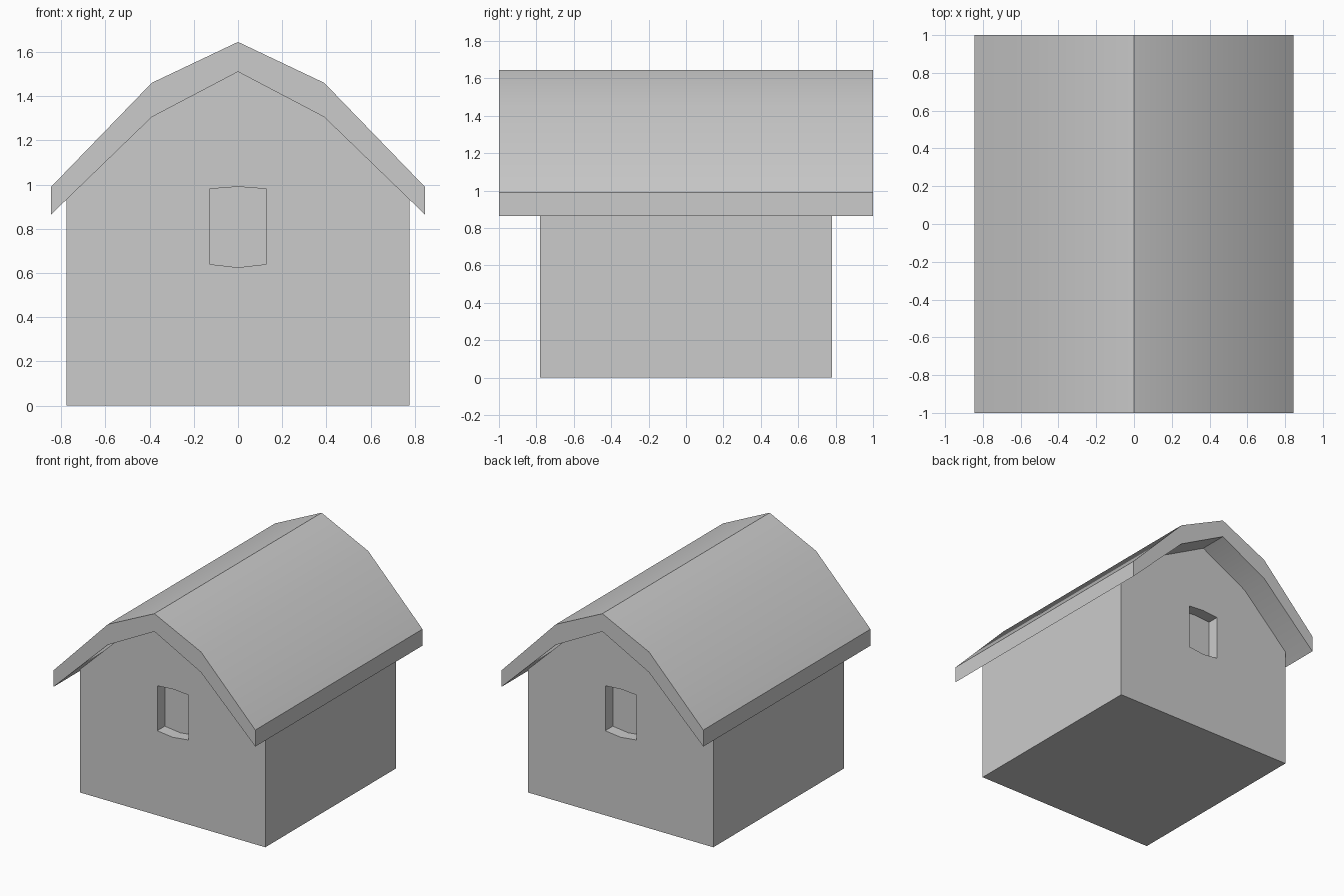
import bpy, bmesh, math

if "Cube" in bpy.data.objects:
    bpy.data.objects.remove(bpy.data.objects["Cube"])


def extrude_profile(name, points, y0, y1):
    """Extrude a closed x-z outline along y into a solid."""
    bm = bmesh.new()
    face = bm.faces.new([bm.verts.new((x, y0, z)) for x, z in points])
    res = bmesh.ops.extrude_face_region(bm, geom=[face])
    verts = [g for g in res["geom"] if isinstance(g, bmesh.types.BMVert)]
    bmesh.ops.translate(bm, verts=verts, vec=(0, y1 - y0, 0))
    bmesh.ops.recalc_face_normals(bm, faces=bm.faces)
    mesh = bpy.data.meshes.new(name)
    bm.to_mesh(mesh)
    bm.free()
    obj = bpy.data.objects.new(name, mesh)
    bpy.context.collection.objects.link(obj)
    return obj


def mirrored(half):
    """Mirror a right-to-centre point list over x = 0."""
    return half + [(-x, z) for x, z in reversed(half) if x > 0]


def activate(obj):
    bpy.ops.object.select_all(action='DESELECT')
    obj.select_set(True)
    bpy.context.view_layer.objects.active = obj


# House body with gables that meet the underside of the roof
wall_x, wall_y = 0.775, 0.78
body = extrude_profile("house_body", mirrored(
    [(wall_x, 0), (wall_x, 0.933), (0.39, 1.305), (0, 1.51)]), -wall_y, wall_y)

# Window recesses in the front and back gables
window = [(0.13, 0.98), (0.13, 0.64), (0, 0.625), (-0.13, 0.64),
          (-0.13, 0.98), (0, 0.99)]
depth = 0.09
for side in (-1, 1):
    cutter = extrude_profile("window_cutter", window,
                             side * (wall_y - depth), side * (wall_y + 0.1))
    cutter.hide_render = True
    activate(body)
    mod = body.modifiers.new("window", 'BOOLEAN')
    mod.operation = 'DIFFERENCE'
    mod.solver = 'EXACT'
    mod.object = cutter
    bpy.ops.object.modifier_apply(modifier=mod.name)
    bpy.data.objects.remove(cutter)

# Gambrel roof shell with overhanging eaves
outer = mirrored([(0.845, 0.99), (0.39, 1.46), (0, 1.645)])
inner = mirrored([(0.845, 0.865), (0.39, 1.305), (0, 1.51)])
roof = extrude_profile("roof", outer + inner[::-1], -1, 1)

# Soft slope breaks, crisp ridge and corners
for obj in (body, roof):
    activate(obj)
    bpy.ops.object.shade_smooth_by_angle(angle=math.radians(30))
